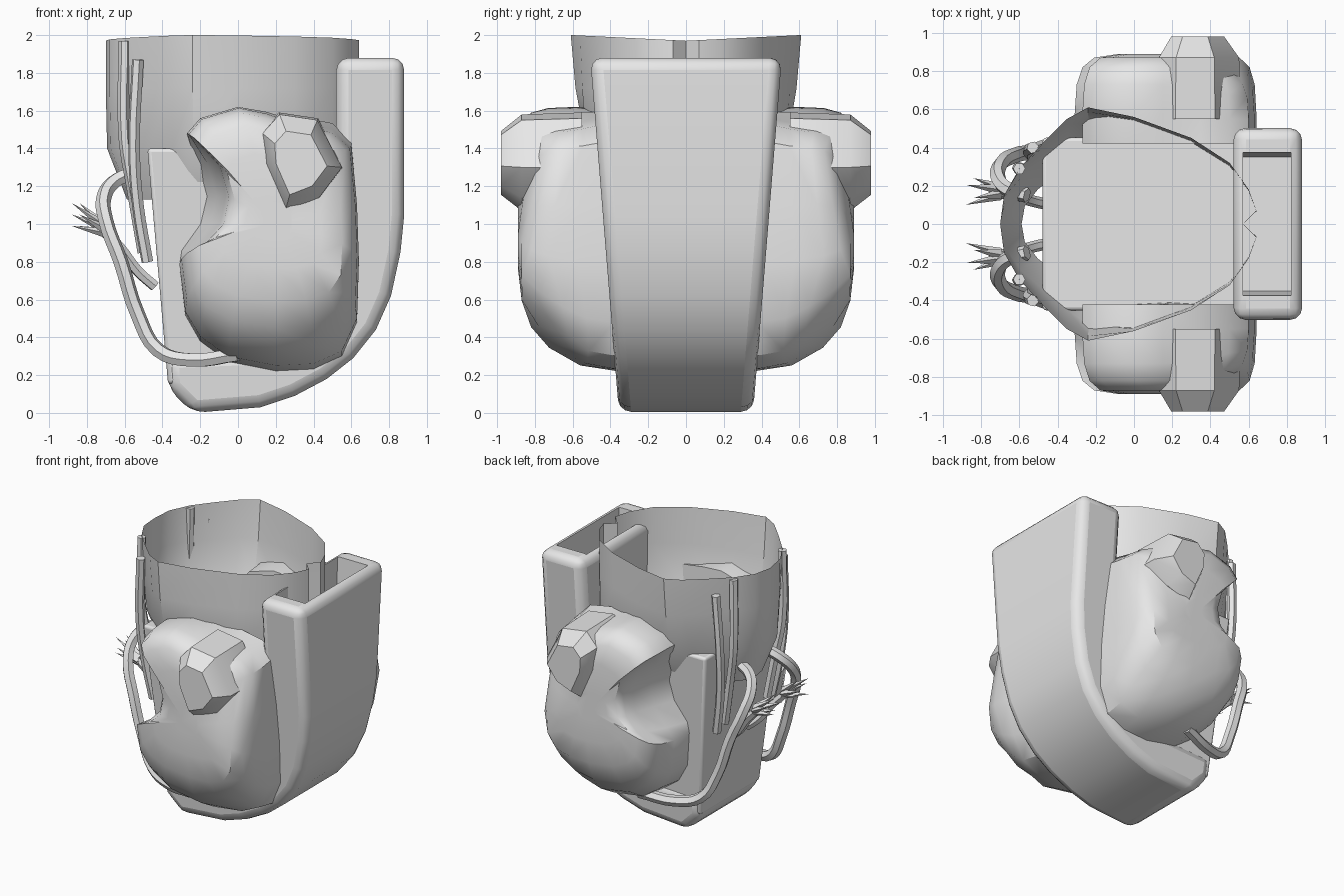
import bpy, bmesh, math
from mathutils import Vector

old = bpy.data.objects.get("Cube")
if old:
    bpy.data.objects.remove(old, do_unlink=True)

GREY = bpy.data.materials.new("plain_grey")
GREY.use_nodes = True
GREY.diffuse_color = (0.8, 0.8, 0.8, 1)
GREY.node_tree.nodes["Principled BSDF"].inputs["Base Color"].default_value = (0.8, 0.8, 0.8, 1)


def activate(ob):
    bpy.ops.object.select_all(action='DESELECT')
    ob.select_set(True)
    bpy.context.view_layer.objects.active = ob


def clamp(v):
    return min(1, max(0, v))


def finish(name, bm, angle=35):
    bmesh.ops.recalc_face_normals(bm, faces=bm.faces)
    mesh = bpy.data.meshes.new(name)
    bm.to_mesh(mesh)
    bm.free()
    mesh.materials.append(GREY)
    ob = bpy.data.objects.new(name, mesh)
    bpy.context.collection.objects.link(ob)
    activate(ob)
    bpy.ops.object.shade_smooth_by_angle(angle=math.radians(angle))
    return ob


def loft(rings, caps=True):
    """Skin a list of closed point rings."""
    bm = bmesh.new()
    rows = [[bm.verts.new(p) for p in ring] for ring in rings]
    n = len(rows[0])
    for a, b in zip(rows, rows[1:]):
        for i in range(n):
            j = (i + 1) % n
            bm.faces.new((a[i], a[j], b[j], b[i]))
    if caps:
        bm.faces.new(rows[0])
        bm.faces.new(rows[-1])
    return bm


def half_width(z):
    return 0.355 + 0.081 * z


def tapered_slab(name, profile, inset, bevel):
    """Extrude an xz profile along y, narrowing towards the ground."""
    rings = [[(x, s * (half_width(z) - inset), z) for x, z in profile] for s in (-1, 1)]
    ob = finish(name, loft(rings))
    mod = ob.modifiers.new("edges", 'BEVEL')
    mod.width, mod.segments = bevel, 3
    mod.limit_method, mod.angle_limit = 'ANGLE', math.radians(40)
    return ob


# Curved shield running down the side and under the body
outer = [(0.88, 1.88), (0.88, 1.05), (0.86, 0.85), (0.81, 0.62), (0.73, 0.44), (0.61, 0.29),
         (0.47, 0.18), (0.3, 0.09), (0.12, 0.03), (-0.24, 0), (-0.37, 0.13), (-0.38, 0.3)]
inner = [(0.1, 0.32), (0.35, 0.45), (0.5, 0.7), (0.52, 0.95), (0.52, 1.88)]
shield = tapered_slab("shield", outer + inner, 0, 0.065)

# Pocket in the shield's top edge, slightly narrower at its floor
bm = bmesh.new()
bmesh.ops.create_cube(bm, size=1)
for v in bm.verts:
    v.co = Vector((0.695 + v.co.x * 0.25, v.co.y * (0.73 + v.co.z * 0.06), 1.73 + v.co.z * 0.5))
cutter = finish("pocket_cutter", bm)
cutter.hide_render = True
cut = shield.modifiers.new("pocket", 'BOOLEAN')
cut.operation, cut.object = 'DIFFERENCE', cutter
activate(shield)
bpy.ops.object.convert(target='MESH')
bpy.ops.object.shade_smooth_by_angle(angle=math.radians(35))
bpy.data.objects.remove(cutter, do_unlink=True)

# Central body block
tapered_slab("body", [(-0.48, 1.4), (0.56, 1.4), (0.6, 0.8), (0.4, 0.3), (-0.37, 0.15)], 0.015, 0.02)

# Thin open collar, tucked in towards its lower rim on the open side
half = [(-0.7, 0), (-0.68, 0.15), (-0.6, 0.29), (-0.48, 0.42), (-0.35, 0.55), (-0.24, 0.61),
        (0, 0.56), (0.3, 0.45), (0.5, 0.32), (0.6, 0.18), (0.64, 0.07), (0.57, 0)]
plan = half + [(x, -y) for x, y in half[-2:0:-1]]
# height, x scale, y scale on the open side, y scale on the shield side
levels = [(1.97, 1, 1, 1), (1.72, 1, 0.95, 0.98), (1.4, 0.99, 0.82, 0.95), (1.13, 0.84, 0.62, 0.7)]
rings = []
for k, (z, sx, open_y, shield_y) in enumerate(levels):
    lift = 0.05 if k == 0 else 0
    ring = []
    for x, y in plan:
        sy = shield_y + (open_y - shield_y) * clamp(-x / 0.35)
        ring.append((x * (sx if x < 0 else 1), y * sy, z + lift * abs(y)))
    rings.append(ring)
finish("collar", loft(rings, caps=False))

# Side pods: bulging shells with a round bite on one edge
pod = [(-0.27, 1.48), (-0.2, 1.56), (0, 1.62), (0.15, 1.61), (0.35, 1.58), (0.5, 1.55), (0.6, 1.45),
       (0.63, 1.1), (0.64, 0.8), (0.63, 0.48), (0.55, 0.3), (0.4, 0.23), (0.2, 0.22), (-0.05, 0.27),
       (-0.2, 0.38), (-0.28, 0.52), (-0.31, 0.78), (-0.2, 0.86), (-0.1, 1), (-0.07, 1.15), (-0.12, 1.32)]
# depth, x scale, lower z scale, upper z scale
shells = [(0.42, 1, 1, 0.97), (0.58, 1, 0.96, 1), (0.73, 0.98, 0.84, 0.99), (0.82, 0.92, 0.7, 0.95),
          (0.87, 0.8, 0.52, 0.84), (0.89, 0.55, 0.3, 0.6), (0.89, 0.2, 0.1, 0.2)]


def pod_point(x, z, y, sx, low, up):
    """Scale one outline point, dish the bite and slope the two outer corners."""
    if x < -0.05 and 0.85 < z < 1.4:
        x -= max(0, 0.7 - y) * 0.35
    x = 0.2 + (x - 0.2) * sx
    z = 1 + (z - 1) * (up if z > 1 else low)
    slope = 0.4 * clamp((x - z + 0.16) / 0.35) + 0.22 * clamp((x - 0.3) / 0.25) * clamp((z - 1) / 0.2)
    sink = 0.06 * clamp((x - 0.1) / 0.15) * clamp((z - 1.3) / 0.2) * clamp((y - 0.5) / 0.1)
    tuck = 0.08 * clamp(1 - z) if y < 0.5 else 0
    return (x, 0.42 + (y - 0.42) * (1 - slope) - tuck, z - sink)


# Faceted knob on each pod: outline and its depth and scale steps
knob = [(0.13, 1.48), (0.22, 1.58), (0.42, 1.55), (0.55, 1.3), (0.43, 1.14), (0.25, 1.07), (0.14, 1.32)]
knob_steps = [(0.55, 1.04), (0.87, 1), (0.98, 0.66)]


def tube(name, points, radius):
    curve = bpy.data.curves.new(name, 'CURVE')
    curve.dimensions = '3D'
    curve.bevel_depth, curve.bevel_resolution = radius, 1
    curve.resolution_u, curve.use_fill_caps = 4, True
    spline = curve.splines.new('BEZIER')
    spline.bezier_points.add(len(points) - 1)
    for bp, p in zip(spline.bezier_points, points):
        bp.co = p
        bp.handle_left_type = bp.handle_right_type = 'AUTO'
    curve.materials.append(GREY)
    ob = bpy.data.objects.new(name, curve)
    bpy.context.collection.objects.link(ob)
    activate(ob)
    bpy.ops.object.convert(target='MESH')
    bpy.ops.object.shade_smooth_by_angle(angle=math.radians(30))


def spike(name, start, end, radius):
    a, b = Vector(start), Vector(end)
    bm = bmesh.new()
    bmesh.ops.create_cone(bm, cap_ends=True, segments=4, radius1=radius, radius2=0, depth=(b - a).length)
    turn = (b - a).to_track_quat('Z', 'Y')
    for v in bm.verts:
        v.co = turn @ v.co + (a + b) / 2
    finish(name, bm)


cables = {
    "hose": (0.04, [(0, 0.56, 0.31), (-0.25, 0.48, 0.28), (-0.42, 0.42, 0.33), (-0.53, 0.38, 0.52),
                    (-0.62, 0.36, 0.8), (-0.7, 0.31, 1.02), (-0.71, 0.24, 1.14), (-0.66, 0.18, 1.22),
                    (-0.56, 0.15, 1.27)]),
    "tall_pipe": (0.032, [(-0.6, 0.29, 1.97), (-0.6, 0.29, 1.45), (-0.56, 0.27, 1.2), (-0.5, 0.25, 0.85)]),
    "short_pipe": (0.032, [(-0.53, 0.4, 1.87), (-0.55, 0.38, 1.4), (-0.53, 0.35, 1.1), (-0.48, 0.32, 0.8)]),
    "torn_cable": (0.03, [(-0.44, 0.1, 0.67), (-0.53, 0.12, 0.75), (-0.63, 0.15, 0.88), (-0.74, 0.17, 0.99)]),
}

for side, s in (("front", -1), ("back", 1)):
    rings = []
    for shell in shells:
        ring = [pod_point(x, z, *shell) for x, z in pod]
        rings.append([(x, s * y, z) for x, y, z in ring])
    finish(side + "_pod", loft(rings), 40)

    rings = [[(0.32 + (x - 0.32) * k, s * y, 1.32 + (z - 1.32) * k) for x, z in knob] for y, k in knob_steps]
    finish(side + "_knob", loft(rings), 30)

    for name, (radius, path) in cables.items():
        tube(side + "_" + name, [(x, s * y, z) for x, y, z in path], radius)

    # Frayed strands at the torn end
    for i in range(6):
        a = i * math.tau / 6
        start = (-0.7, s * (0.17 + 0.02 * math.cos(a)), 0.97 + 0.02 * math.sin(a))
        end = (-0.84 - 0.04 * (i % 2), s * (0.17 + 0.07 * math.cos(a)), 1.05 + 0.07 * math.sin(a))
        spike(side + "_strand_" + str(i + 1), start, end, 0.026)
